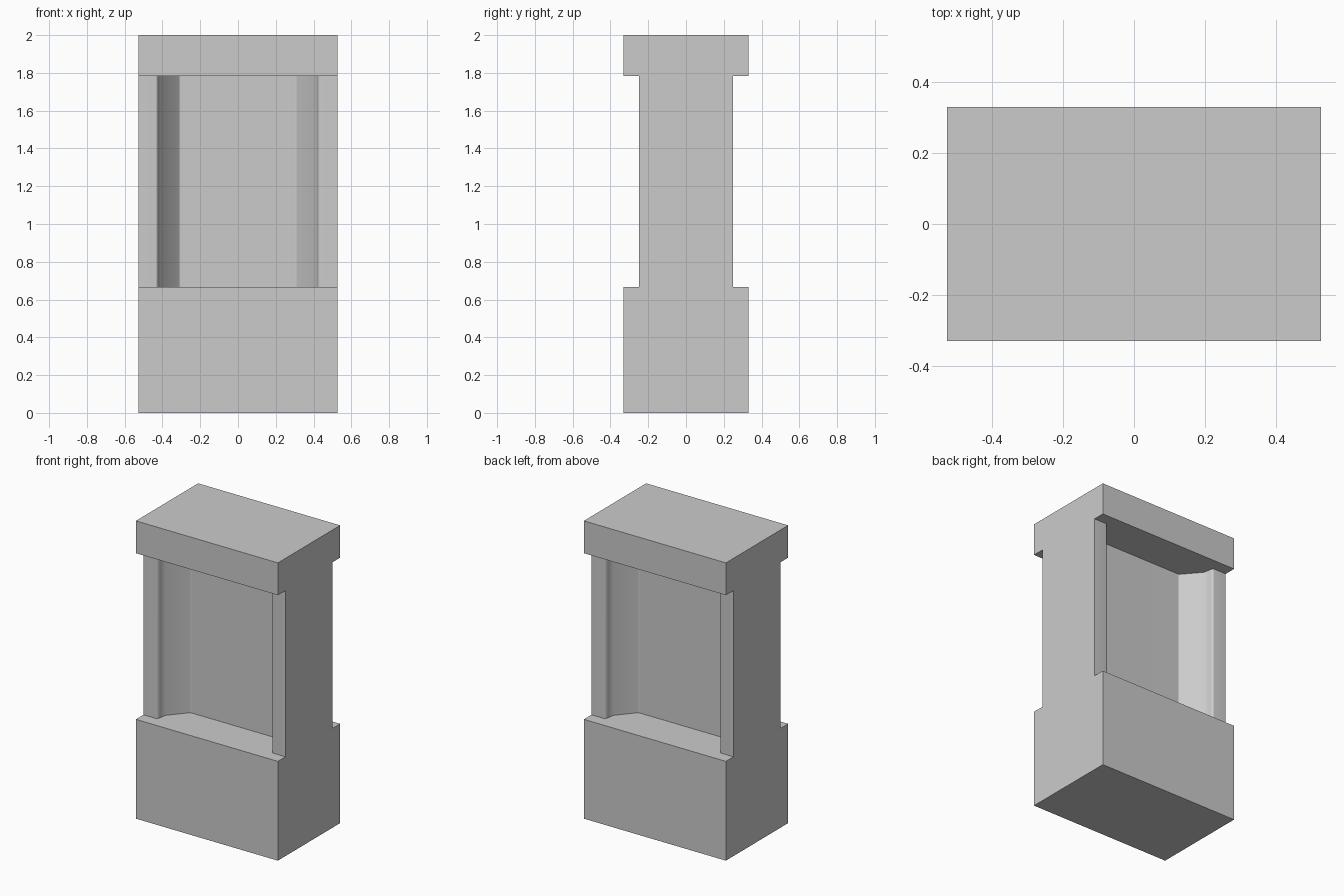
import bpy
import bmesh
import math

cube = bpy.data.objects.get("Cube")
if cube:
    bpy.data.objects.remove(cube, do_unlink=True)

WIDTH, DEPTH, HEIGHT = 1.055, 0.66, 2.0
SILL, LINTEL = 0.667, 1.783

# Single stone grey
stone = bpy.data.materials.new("stone_grey")
stone.use_nodes = True
stone.diffuse_color = (0.6, 0.6, 0.6, 1)
stone.node_tree.nodes["Principled BSDF"].inputs["Base Color"].default_value = stone.diffuse_color


def make_object(name, bm):
    bmesh.ops.recalc_face_normals(bm, faces=bm.faces)
    mesh = bpy.data.meshes.new(name)
    bm.to_mesh(mesh)
    bm.free()
    mesh.materials.append(stone)
    obj = bpy.data.objects.new(name, mesh)
    bpy.context.collection.objects.link(obj)
    return obj


# Solid block: plinth, shaft and cap share flush sides
bm = bmesh.new()
bmesh.ops.create_cube(bm, size=1)
bmesh.ops.scale(bm, vec=(WIDTH, DEPTH, HEIGHT), verts=bm.verts)
bmesh.ops.translate(bm, vec=(0, 0, HEIGHT / 2), verts=bm.verts)
pillar = make_object("niche_pillar", bm)

# Half outline of a recess: corner post, rounded arris, splay, back panel
half = [(0.7, 0.5), (0.7, 0.25), (0.435, 0.25), (0.425, 0.243), (0.42, 0.225),
        (0.413, 0.18), (0.313, 0.063), (0.303, 0.06)]
outline = half + [(-x, y) for x, y in reversed(half)]


def make_recess(name, side):
    bm = bmesh.new()
    face = bm.faces.new([bm.verts.new((x, side * y, SILL)) for x, y in outline])
    top = bmesh.ops.extrude_face_region(bm, geom=[face])
    verts = [g for g in top["geom"] if isinstance(g, bmesh.types.BMVert)]
    bmesh.ops.translate(bm, vec=(0, 0, LINTEL - SILL), verts=verts)
    return make_object(name, bm)


# Carve matching niches into the front and back
bpy.context.view_layer.objects.active = pillar
for name, side in (("front_recess_cutter", -1), ("back_recess_cutter", 1)):
    cutter = make_recess(name, side)
    cutter.hide_render = True
    mod = pillar.modifiers.new(name, "BOOLEAN")
    mod.operation = "DIFFERENCE"
    mod.solver = "EXACT"
    mod.object = cutter
    bpy.ops.object.modifier_apply(modifier=mod.name)
    bpy.data.objects.remove(cutter, do_unlink=True)

# Soft arrises, crisp block edges
bpy.ops.object.select_all(action="DESELECT")
pillar.select_set(True)
bpy.ops.object.shade_smooth_by_angle(angle=math.radians(42))
weighted = pillar.modifiers.new("weighted_normals", "WEIGHTED_NORMAL")
weighted.keep_sharp = True
